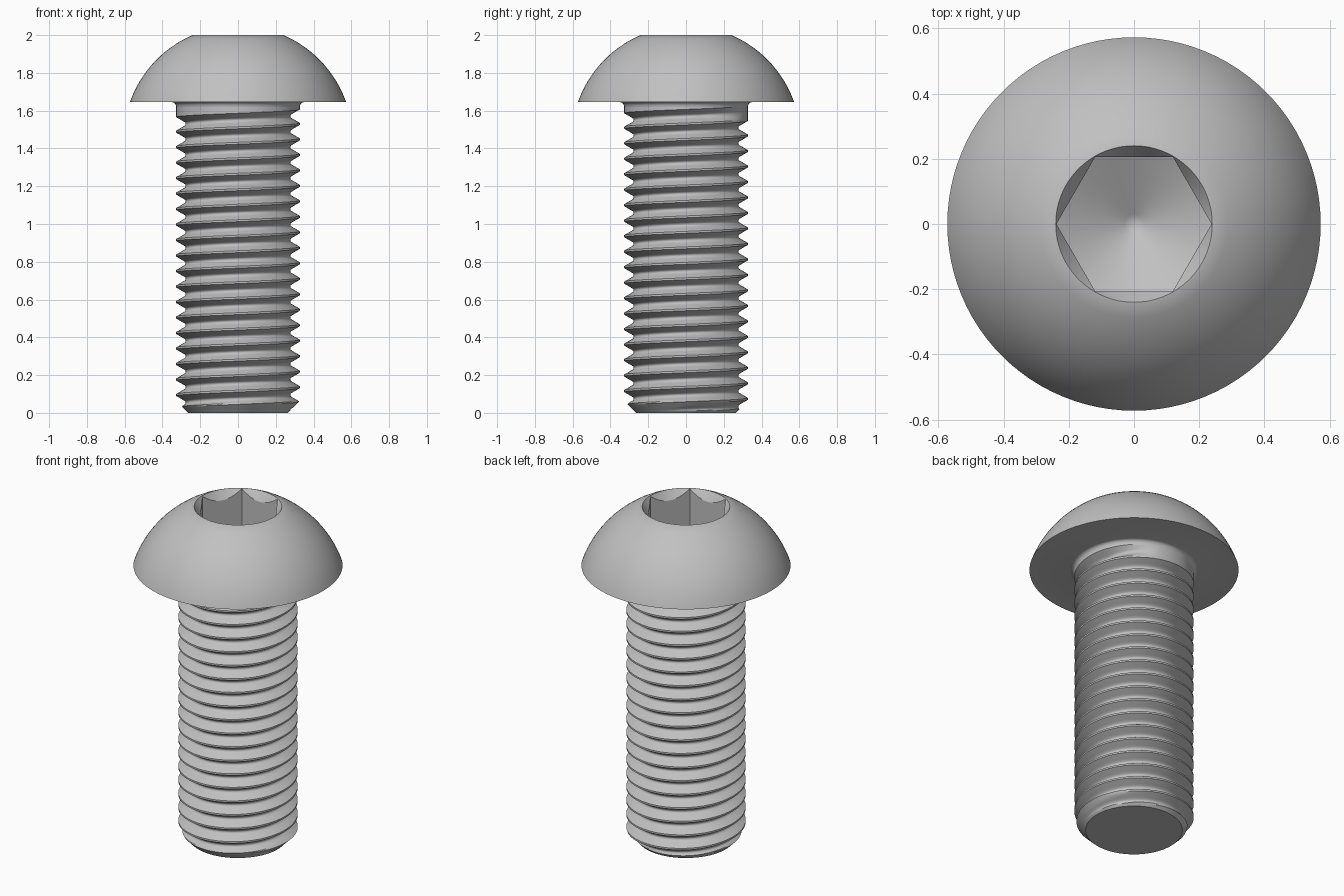
import bpy, bmesh
from math import sin, cos, pi, radians, sqrt

if "Cube" in bpy.data.objects:
    bpy.data.objects.remove(bpy.data.objects["Cube"], do_unlink=True)

SEG = 96             # segments around the axis
HEAD_Z = 1.645       # underside of the head
CREST = 0.327        # thread outer radius
PITCH = 0.082
COLLAR_Z = 1.62      # thread body meets the fillet here

steel = bpy.data.materials.new("steel_grey")
steel.use_nodes = True
colour = (0.53, 0.53, 0.53, 1)
steel.diffuse_color = colour
steel.node_tree.nodes["Principled BSDF"].inputs["Base Color"].default_value = colour


def build(name, rows):
    """Skin a stack of rows; each row maps an angle to (radius, height)."""
    bm = bmesh.new()
    grid = []
    for row in rows:
        ring = []
        for i in range(SEG + 1):
            t = 2 * pi * i / SEG
            r, z = row(t)
            ring.append(bm.verts.new((r * cos(t), r * sin(t), z)))
        grid.append(ring)
    for a, b in zip(grid, grid[1:]):
        for i in range(SEG):
            bm.faces.new((a[i], a[i + 1], b[i + 1], b[i]))
    bmesh.ops.remove_doubles(bm, verts=bm.verts, dist=0.0002)
    mesh = bpy.data.meshes.new(name)
    bm.to_mesh(mesh)
    bm.free()
    mesh.materials.append(steel)
    ob = bpy.data.objects.new(name, mesh)
    bpy.context.collection.objects.link(ob)
    bpy.ops.object.select_all(action='DESELECT')
    ob.select_set(True)
    bpy.context.view_layer.objects.active = ob
    bpy.ops.object.shade_smooth_by_angle(angle=radians(30))
    return ob


def ring(r, z):
    return lambda t: (r, z)


# Head: fillet, flat underside, spherical dome, then the hex socket
RIM = 0.24
FLAT = 0.206         # half the socket's width across flats
FLOOR = 1.63         # tip of the drilled cone
DOME_C, DOME_R = 1.443, 0.607


def hex_radius(t):
    return FLAT / cos(t % (pi / 3) - pi / 6)


def chamfer_edge(t):
    r = hex_radius(t)
    return r, 2 - (RIM - r) * 1.5


def socket_base(t):
    r = hex_radius(t)
    return r, FLOOR + r * 0.55


head = [ring(CREST, COLLAR_Z)]
for i in range(1, 6):
    a = i / 5 * pi / 2
    head.append(ring(CREST + 0.022 * (1 - cos(a)), COLLAR_Z + (HEAD_Z - COLLAR_Z) * sin(a)))
for i in range(17):
    z = HEAD_Z + (2 - HEAD_Z) * i / 16
    head.append(ring(sqrt(DOME_R ** 2 - (z - DOME_C) ** 2), z))
head += [ring(RIM, 2), chamfer_edge, socket_base, ring(0.03, FLOOR + 0.0165), ring(0, FLOOR)]
build("button_head", head)

# Threaded shank: one groove profile wound up the axis as a helix
half = [(-0.4375 + 0.3275 * i / 4, 0.565 * i / 4) for i in range(5)] + [(-0.055, 0.6)]
groove = half + [(0, 0.613)] + [(-o, d) for o, d in reversed(half)]
LAST_GROOVE = 1.571  # groove height at the start of the last turn


def thread_row(turn, offset, depth):
    def row(t):
        centre = LAST_GROOVE + PITCH * (turn + t / (2 * pi))
        fade = min(1, max(0, (1.587 - centre) / 0.012))
        z = min(COLLAR_Z, max(0, centre + offset * PITCH))
        r = CREST - depth * PITCH * fade
        return min(r, 0.265 + z), z      # 45 degree lead-in at the tip
    return row


shank = [ring(0, 0)]
for turn in range(-21, 2):
    shank += [thread_row(turn, o, d) for o, d in groove]
build("threaded_shank", shank)
